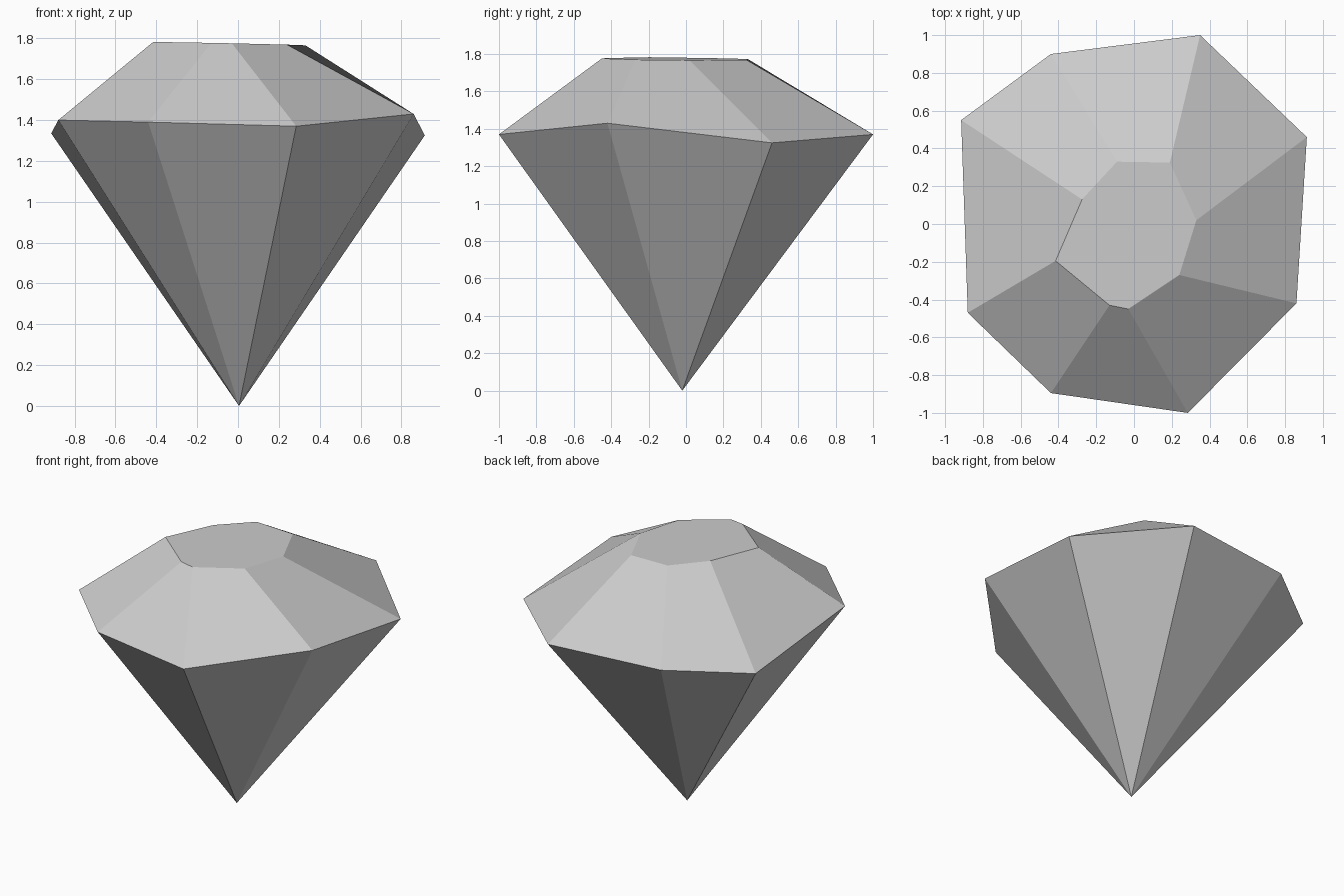
import bpy
import bmesh

cube = bpy.data.objects.get("Cube")
if cube:
    bpy.data.objects.remove(cube, do_unlink=True)

# Single stone colour
stone = bpy.data.materials.new("light_grey_stone")
stone.use_nodes = True
grey = (0.6, 0.6, 0.6, 1.0)
stone.diffuse_color = grey
stone.node_tree.nodes["Principled BSDF"].inputs["Base Color"].default_value = grey

# Irregular girdle outline, counter-clockwise from the back
girdle_points = [
    (0.35, 1.0, 1.37), (-0.44, 0.90, 1.365), (-0.915, 0.55, 1.335), (-0.88, -0.47, 1.40),
    (-0.44, -0.895, 1.39), (0.285, -1.0, 1.37), (0.86, -0.42, 1.43), (0.915, 0.46, 1.325),
]
# Table outline, one corner above each girdle corner
table_points = [
    (0.19, 0.325), (-0.09, 0.33), (-0.275, 0.13), (-0.415, -0.195),
    (-0.13, -0.43), (-0.03, -0.45), (0.24, -0.27), (0.33, 0.02),
]


def table_height(x, y):
    """Slightly tilted plane of the flat top."""
    return 1.773 - 0.021 * x - 0.005 * y


bm = bmesh.new()
girdle = [bm.verts.new(p) for p in girdle_points]
table = [bm.verts.new((x, y, table_height(x, y))) for x, y in table_points]
tip = bm.verts.new((0.005, -0.02, 0))

# Flat table, crown facets and pointed pavilion facets
bm.faces.new(table)
for i in range(len(girdle)):
    j = (i + 1) % len(girdle)
    bm.faces.new((girdle[i], girdle[j], table[j], table[i]))
    bm.faces.new((girdle[j], girdle[i], tip))
bmesh.ops.recalc_face_normals(bm, faces=bm.faces)

mesh = bpy.data.meshes.new("cut_gem")
bm.to_mesh(mesh)
bm.free()
mesh.materials.append(stone)
gem = bpy.data.objects.new("cut_gem", mesh)
bpy.context.collection.objects.link(gem)
